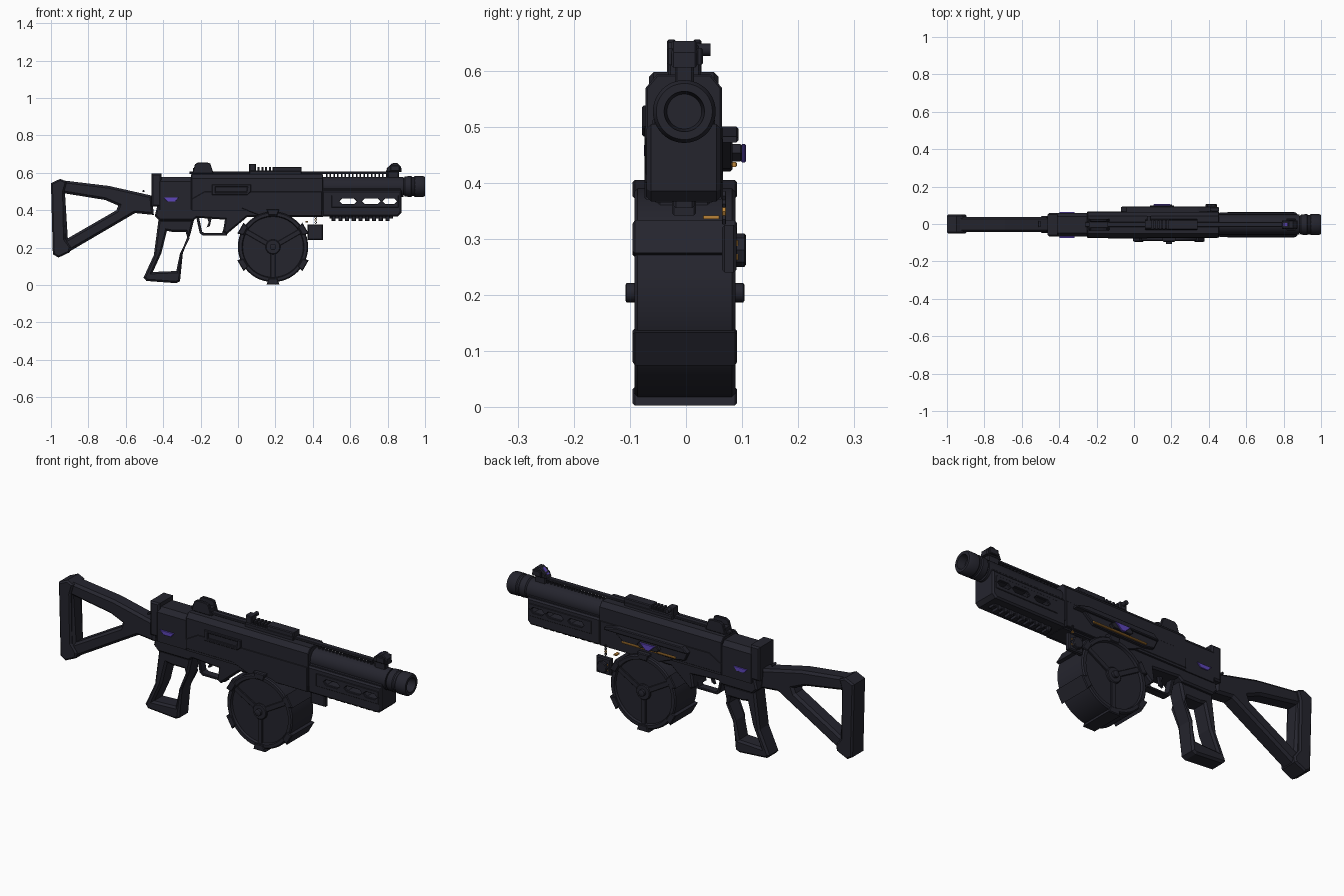
import bpy, bmesh, math
from mathutils import Matrix

if "Cube" in bpy.data.objects:
    bpy.data.objects.remove(bpy.data.objects["Cube"], do_unlink=True)


def material(name, rgb):
    m = bpy.data.materials.new(name)
    m.use_nodes = True
    m.diffuse_color = (*rgb, 1)
    m.node_tree.nodes["Principled BSDF"].inputs["Base Color"].default_value = (*rgb, 1)
    return m


DARK = material("dark gunmetal", (0.018, 0.018, 0.027))
PURPLE = material("purple accent", (0.11, 0.06, 0.48))
GOLD = material("gold accent", (0.5, 0.23, 0.04))
QUARTER = math.pi / 2


def add(name, mesh, mat):
    mesh.materials.clear()
    mesh.materials.append(mat)
    ob = bpy.data.objects.new(name, mesh)
    bpy.context.collection.objects.link(ob)
    return ob


def prism(name, outline, lo, hi, mat=DARK, holes=(), bevel=0.005, axis="y"):
    """Chamfered plate: an (x, z) outline along y, or a (y, z) outline along x."""
    cu = bpy.data.curves.new(name, "CURVE")
    cu.dimensions, cu.fill_mode = "2D", "BOTH"
    for loop in (outline, *holes):
        sp = cu.splines.new("POLY")
        sp.points.add(len(loop) - 1)
        for p, (a, b) in zip(sp.points, loop):
            p.co = (a, b, 0, 1)
        sp.use_cyclic_u = True
    cu.extrude = (hi - lo) / 2 - bevel
    cu.bevel_depth, cu.offset, cu.bevel_resolution = bevel, -bevel, 0
    tmp = bpy.data.objects.new(name, cu)
    bpy.context.collection.objects.link(tmp)
    dg = bpy.context.evaluated_depsgraph_get()
    mesh = bpy.data.meshes.new_from_object(tmp.evaluated_get(dg))
    bpy.data.objects.remove(tmp, do_unlink=True)
    mid = (lo + hi) / 2
    turn = Matrix.Rotation(QUARTER, 4, "X")
    if axis == "x":
        mesh.transform(Matrix.Translation((mid, 0, 0)) @ Matrix.Rotation(QUARTER, 4, "Z") @ turn)
    else:
        mesh.transform(Matrix.Translation((0, mid, 0)) @ turn)
    bm = bmesh.new()
    bm.from_mesh(mesh)
    bmesh.ops.remove_doubles(bm, verts=bm.verts, dist=0.0001)
    bmesh.ops.recalc_face_normals(bm, faces=bm.faces)
    bm.to_mesh(mesh)
    bm.free()
    for p in mesh.polygons:
        p.use_smooth = False
    return add(name, mesh, mat)


def box(name, x0, x1, y0, y1, z0, z1, mat=DARK, bevel=0.004):
    return prism(name, [(x0, z0), (x1, z0), (x1, z1), (x0, z1)], y0, y1, mat, (), bevel)


def lathe(name, profile, centre, axis="x", mat=DARK, steps=48):
    """Spin (distance along axis, radius) points about the axis."""
    bm = bmesh.new()
    vs = [bm.verts.new((r, 0, d)) for d, r in profile]
    es = [bm.edges.new(pair) for pair in zip(vs, vs[1:])]
    bmesh.ops.spin(bm, geom=vs + es, cent=(0, 0, 0), axis=(0, 0, 1),
                   angle=math.tau, steps=steps, use_merge=False)
    bmesh.ops.remove_doubles(bm, verts=bm.verts, dist=0.0001)
    bmesh.ops.recalc_face_normals(bm, faces=bm.faces)
    turn = Matrix.Rotation(QUARTER, 4, "Y") if axis == "x" else Matrix.Rotation(-QUARTER, 4, "X")
    bm.transform(Matrix.Translation(centre) @ turn)
    mesh = bpy.data.meshes.new(name)
    bm.to_mesh(mesh)
    bm.free()
    mesh.shade_smooth()
    mesh.set_sharp_from_angle(angle=math.radians(35))
    return add(name, mesh, mat)


# Shoulder stock: open frame, with a wider butt pad
prism("stock_frame",
      [(-.98, .54), (-.94, .56), (-.69, .53), (-.46, .478), (-.45, .375), (-.55, .385),
       (-.9, .18), (-.96, .16)],
      -.043, .038, bevel=.012,
      holes=[[(-.925, .49), (-.71, .455), (-.64, .425), (-.65, .4), (-.91, .25)]])
prism("butt_pad", [(-1, .545), (-.95, .568), (-.915, .552), (-.93, .5), (-.925, .245),
                   (-.895, .205), (-.9, .175), (-.96, .147), (-.99, .165)],
      -.052, .052, bevel=.008)
lathe("stock_pin", [(-.016, 0), (-.016, .006), (.016, .006), (.016, 0)], (-.505, 0, .502), "y", steps=12)

# Receiver
def roof(top, half=.068, chamfer=.02, base=.4):
    c = -.004
    return [(c - half, base), (c + half, base), (c + half, top - chamfer * 1.2),
            (c + half - chamfer, top), (c - half + chamfer, top), (c - half, top - chamfer * 1.2)]

prism("receiver_upper", roof(.593), -.25, .455, axis="x", bevel=.003)
prism("receiver_rear", roof(.577, .064), -.42, -.24, axis="x", bevel=.003)
prism("receiver_lower",
      [(-.445, .37), (-.43, .43), (.455, .43), (.455, .365), (.05, .365), (-.06, .272),
       (-.08, .285), (-.07, .35), (-.22, .36), (-.24, .345), (-.42, .345)],
      -.062, .054, bevel=.008)
prism("receiver_side_panel", [(-.25, .41), (.02, .41), (.12, .37), (.45, .37), (.45, .5),
                              (-.18, .5), (-.25, .46)],
      -.074, .066, bevel=.003)
box("back_plate", -.462, -.408, -.066, .058, .42, .597, bevel=.008)
prism("ejection_port", [(-.14, .482), (.05, .482), (.07, .5), (.07, .538), (-.14, .538)],
      -.078, -.06, bevel=.003,
      holes=[[(-.12, .495), (.045, .495), (.05, .525), (-.12, .525)]])

# Emblem plates on both sides
badge = [(-.398, .468), (-.318, .468), (-.335, .447), (-.378, .447)]
for side, y in (("right", -.072), ("left", .06)):
    prism("emblem_" + side, badge, y - .003, y + .005, PURPLE, bevel=.001)

# Pistol grip, trigger and guard
prism("grip", [(-.425, .35), (-.235, .35), (-.255, .27), (-.295, .17), (-.31, .02), (-.33, .01),
               (-.49, .022), (-.505, .04), (-.45, .16)],
      -.048, .042, bevel=.01,
      holes=[[(-.38, .29), (-.355, .285), (-.28, .285), (-.27, .25), (-.31, .17),
              (-.33, .075), (-.455, .07), (-.41, .17)]])
prism("trigger_guard", [(-.225, .37), (-.205, .278), (-.19, .266), (-.06, .266), (-.05, .37)],
      -.025, .018, bevel=.003,
      holes=[[(-.208, .36), (-.192, .285), (-.18, .278), (-.085, .278), (-.06, .36)]])
prism("trigger", [(-.17, .375), (-.135, .375), (-.145, .34), (-.15, .315), (-.168, .308),
                  (-.157, .335)], -.012, .006, bevel=.002)

# Barrel, muzzle and sighting rib
lathe("barrel", [(.44, 0), (.44, .053), (.885, .053), (.885, 0)], (0, -.003, .525))
lathe("muzzle", [(.86, 0), (.86, .045), (.885, .045), (.893, .054), (.925, .056), (.93, .052),
                 (.94, .052), (.945, .056), (.99, .056), (1, .05), (1, .036), (.96, .031),
                 (.96, 0)], (0, -.003, .527))
box("sight_rib", -.26, .84, -.016, .01, .594, .606, bevel=.002)
for i in range(18):
    x = .47 + i * .02
    box("rib_post", x, x + .008, -.011, .005, .57, .6, bevel=.001)

# Handguard with through slots and under-rail
def slot(x0, x1, z0=.434, z1=.462, c=.014):
    m = (z0 + z1) / 2
    return [(x0, m), (x0 + c, z1), (x1 - c, z1), (x1, m), (x1 - c, z0), (x0 + c, z0)]

slots = [slot(.543, .635), slot(.662, .762), slot(.772, .85)]
prism("handguard", [(.45, .367), (.855, .367), (.873, .385), (.873, .505), (.45, .505)],
      -.07, .062, bevel=.008, holes=slots)
for y in (-.073, .058):
    prism("slot_trim", [(.5, .415), (.858, .415), (.858, .48), (.5, .48)], y, y + .007,
          bevel=.002, holes=slots)
box("barrel_saddle", .45, .87, -.06, .052, .49, .515)
for i in range(9):
    x = .5 + i * .036
    box("under_rail_tooth", x, x + .022, -.025, .018, .342, .375)
box("under_rail", .49, .83, -.022, .015, .355, .375)

# Rear sight, front sight and top rail
for y in (-.034, .012):
    prism("rear_sight_ear", [(-.245, .595), (-.13, .595), (-.148, .65), (-.165, .655),
                             (-.215, .655), (-.23, .645)], y, y + .016, bevel=.003)
box("rear_sight_base", -.24, -.14, -.03, .024, .59, .625)
prism("front_sight", [(.79, .605), (.875, .605), (.872, .632), (.85, .653), (.83, .653),
                      (.8, .63)], -.026, .02, bevel=.004)
box("front_sight_foot", .8, .86, -.02, .014, .57, .61)
for y in (-.034, .018):
    box("front_sight_wing", .815, .865, y, y + .012, .61, .64, bevel=.003)
prism("front_sight_mark", [(.793, .622), (.797, .626), (.821, .65), (.825, .646), (.798, .618)],
      -.012, .006, PURPLE, bevel=.0008)
lathe("sight_knob", [(.015, 0), (.015, .011), (.044, .011), (.044, 0)], (.08, 0, .637), "y", steps=12)
box("rail_clamp", .06, .095, -.025, .022, .59, .648)
box("top_rail", .06, .34, -.032, .026, .588, .612)
box("top_rail_cover", .185, .34, -.03, .024, .605, .632)
for i in range(4):
    x = .105 + i * .02
    box("top_rail_tooth", x, x + .011, -.026, .02, .605, .63, bevel=.002)

# Left side slide: upper bar, backing plate, gold rod and raised emblem
prism("slide_bar", [(-.07, .475), (-.04, .5), (.34, .5), (.41, .482), (.41, .472), (-.05, .472)],
      .06, .094, bevel=.004)
prism("slide_plate", [(-.07, .475), (-.05, .43), (.0, .42), (.3, .425), (.36, .475)],
      .058, .083, bevel=.004)
box("slide_rod", .0, .31, .081, .091, .428, .437, GOLD, bevel=.002)
prism("slide_mount", [(.1, .438), (.2, .438), (.215, .453), (.2, .469), (.1, .469), (.085, .453)],
      .08, .1, bevel=.003)
prism("slide_emblem", [(.105, .469), (.195, .469), (.16, .436), (.14, .436)],
      .098, .107, PURPLE, bevel=.002)

# Drum magazine: recessed faces, spokes, hubs and rim clips
CX, CZ, CY = .187, .204, -.002
lathe("drum", [(-.078, 0), (-.078, .162), (-.09, .166), (-.09, .182), (-.084, .188),
               (.084, .188), (.09, .182), (.09, .166), (.078, .162), (.078, 0)], (CX, CY, CZ), "y")
lathe("drum_hub", [(-.106, 0), (-.106, .014), (-.104, .017), (-.09, .017), (-.09, .036),
                   (-.086, .04), (.086, .04), (.09, .036), (.09, .017), (.104, .017),
                   (.106, .014), (.106, 0)], (CX, CY, CZ), "y", steps=24)


def radial(r0, r1, w0, w1, ang):
    c, s = math.cos(ang), math.sin(ang)
    return [(CX + r * c - w * s, CZ + r * s + w * c)
            for r, w in ((r0, -w0), (r1, -w1), (r1, w1), (r0, w0))]

for k in range(6):
    a = math.radians(30 + 60 * k)
    prism("drum_clip", radial(.168, .201, .024, .034, a), CY - .093, CY + .093, bevel=.004)
    if k % 2 == 0:
        for y in (CY - .086, CY + .076):
            prism("drum_spoke", radial(.02, .172, .013, .013, a), y, y + .01, bevel=.002)
box("drum_collar", .1, .29, -.05, .042, .34, .42)
box("drum_latch", .36, .375, .03, .06, .335, .342, GOLD, bevel=.001)

# Hanging charm on the left side
box("charm_box", .372, .455, .064, .09, .24, .325, bevel=.005)
lathe("charm_face", [(.088, 0), (.088, .03), (.104, .03), (.107, .026), (.107, 0)],
      (.413, 0, .28), "y", steps=8)
box("charm_band", .387, .44, .087, .093, .262, .298, GOLD, bevel=.001)
for i in range(4):
    z = .326 + i * .014
    prism("charm_link", slot(.408, .422, z, z + .017, .005), .064, .071,
          GOLD if i == 1 else DARK, bevel=.001,
          holes=[slot(.412, .418, z + .004, z + .013, .002)])
